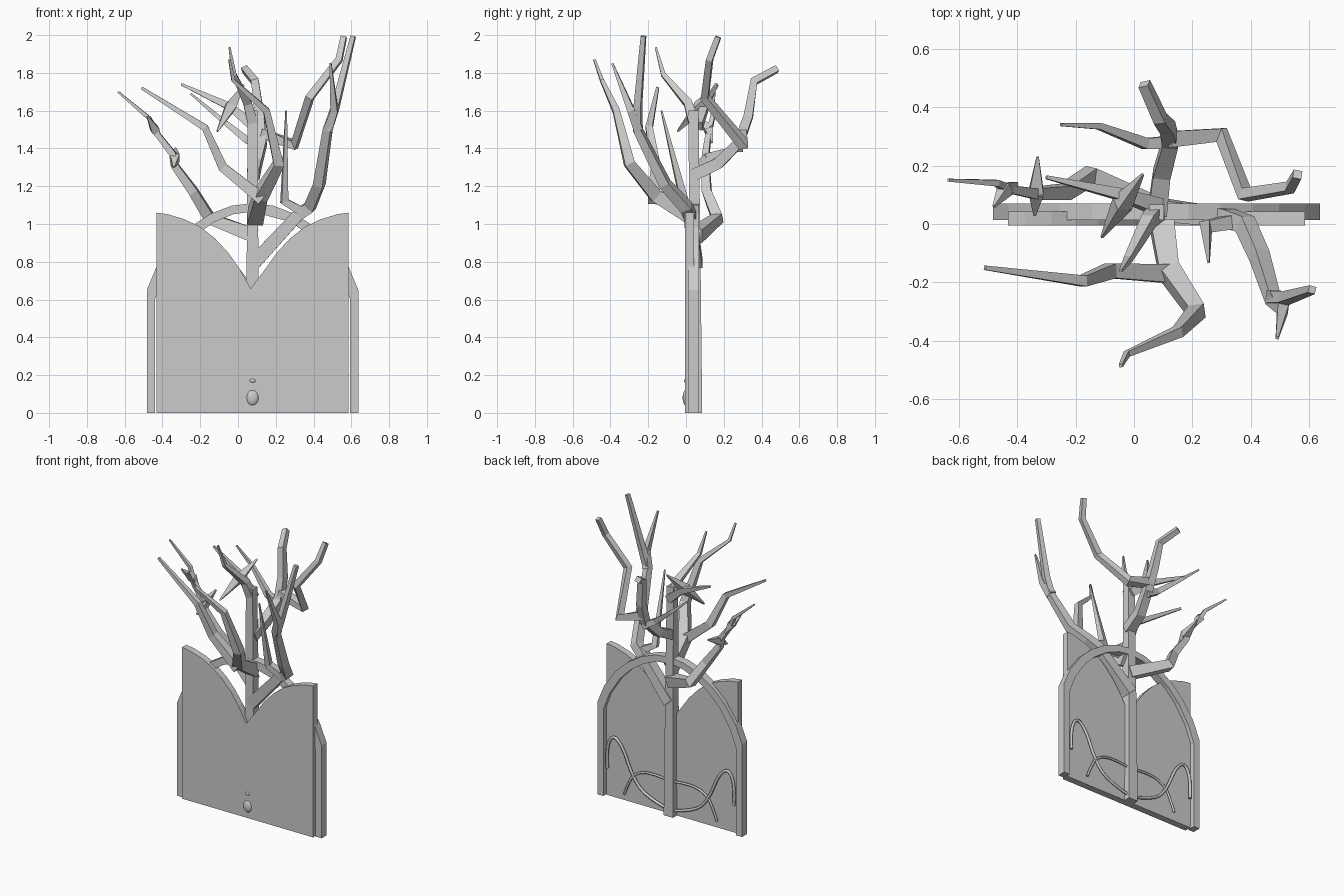
import bpy, bmesh
from mathutils import Vector

if "Cube" in bpy.data.objects:
    bpy.data.objects.remove(bpy.data.objects["Cube"])

CX = 0.077  # symmetry line of the board and the trunk


def make_object(name, bm):
    bmesh.ops.recalc_face_normals(bm, faces=bm.faces)
    mesh = bpy.data.meshes.new(name)
    bm.to_mesh(mesh)
    bm.free()
    ob = bpy.data.objects.new(name, mesh)
    bpy.context.collection.objects.link(ob)
    return ob


def slab(name, outline, y0, y1):
    """Extrude an x-z outline from y0 to y1."""
    bm = bmesh.new()
    front = [bm.verts.new((x, y0, z)) for x, z in outline]
    back = [bm.verts.new((x, y1, z)) for x, z in outline]
    caps = [bm.faces.new(front), bm.faces.new(back[::-1])]
    n = len(outline)
    for i in range(n):
        j = (i + 1) % n
        bm.faces.new((front[i], back[i], back[j], front[j]))
    bmesh.ops.triangulate(bm, faces=caps)
    return make_object(name, bm)


def limb(name, points, w0, w1):
    """Square tapering limb that follows a bent path."""
    pts = [Vector(p) for p in points]
    n = len(pts)
    lengths = [0]
    for a, b in zip(pts, pts[1:]):
        lengths.append(lengths[-1] + (b - a).length)
    bm = bmesh.new()
    rings, side = [], None
    for i, p in enumerate(pts):
        d = (pts[min(i + 1, n - 1)] - p).normalized() + (p - pts[max(i - 1, 0)]).normalized()
        d.normalize()
        if side is None:
            side = Vector((0, 1, 0)) if abs(d.y) < 0.8 else Vector((1, 0, 0))
        side = (side - d * side.dot(d)).normalized()
        up = d.cross(side)
        h = (w0 + (w1 - w0) * lengths[i] / lengths[-1]) / 2
        rings.append([bm.verts.new(p + side * a * h + up * b * h)
                      for a, b in ((1, 1), (-1, 1), (-1, -1), (1, -1))])
    for r, s in zip(rings, rings[1:]):
        for k in range(4):
            m = (k + 1) % 4
            bm.faces.new((r[k], r[m], s[m], s[k]))
    bm.faces.new(rings[0])
    bm.faces.new(rings[-1])
    return make_object(name, bm)


def spindle(name, a, mid, b, w):
    """Twig thick in the middle and pointed at both ends."""
    limb(name + "_low", [mid, a], w, 0.008)
    limb(name + "_high", [mid, b], w, 0.008)


def tube(name, points, radius):
    """Thin smooth root."""
    cu = bpy.data.curves.new(name, 'CURVE')
    cu.dimensions = '3D'
    cu.bevel_depth = radius
    cu.bevel_resolution = 1
    cu.use_fill_caps = True
    sp = cu.splines.new('NURBS')
    sp.points.add(len(points) - 1)
    for q, p in zip(sp.points, points):
        q.co = (*p, 1)
    sp.use_endpoint_u = True
    sp.order_u = 3
    sp.resolution_u = 4
    ob = bpy.data.objects.new(name, cu)
    bpy.context.collection.objects.link(ob)


def mirrored(half):
    """Half outline as offsets from the centre line, outside to centre."""
    left = [(CX - dx, z) for dx, z in half]
    return left + [(CX + dx, z) for dx, z in half[::-1] if dx > 0]


# Front board with the notched top
slab("front_board", mirrored([(0.508, 0), (0.508, 1.06), (0.45, 1.052), (0.36, 1.025), (0.277, 0.985),
                              (0.2, 0.925), (0.13, 0.85), (0.07, 0.765), (0.03, 0.695), (0, 0.64)]), -0.005, 0.042)

# Arched frame behind it
outer = [(0.56, 0), (0.56, 0.65), (0.508, 0.775), (0.42, 0.9), (0.33, 0.985),
         (0.22, 1.055), (0.11, 1.097), (0, 1.11)]
inner = [(dx * 0.92, max(0, z - 0.045)) for dx, z in outer]
slab("arched_frame", mirrored(outer) + mirrored(inner)[::-1], 0.014, 0.07)

# Trunk
limb("trunk", [(CX, 0.05, 0), (CX, 0.045, 1.0), (CX, 0.04, 1.6)], 0.072, 0.052)

# Right limb and its twigs
limb("right_limb", [(0.08, 0.05, 0.79), (0.32, 0.02, 1.05), (0.38, 0.0, 1.09), (0.43, -0.11, 1.21),
                    (0.475, -0.255, 1.5), (0.515, -0.255, 1.62), (0.61, -0.225, 1.995)], 0.075, 0.025)
limb("right_twig", [(0.475, -0.25, 1.5), (0.51, -0.29, 1.6), (0.49, -0.39, 1.85)], 0.05, 0.01)
limb("inner_right_twig", [(0.35, 0.01, 1.06), (0.245, -0.01, 1.12), (0.255, -0.13, 1.6)], 0.05, 0.008)

# Front limb and its left fork
limb("front_limb", [(0.09, 0.04, 1.03), (0.12, -0.16, 1.15), (0.215, -0.3, 1.32), (0.15, -0.37, 1.6),
                    (-0.025, -0.445, 1.76), (-0.045, -0.485, 1.87)], 0.085, 0.012)
limb("front_left_limb", [(0.13, -0.17, 1.13), (-0.08, -0.16, 1.3), (-0.175, -0.195, 1.51),
                         (-0.51, -0.15, 1.72)], 0.065, 0.015)

# Crown twigs
limb("crown_twig", [(CX, 0.04, 1.54), (0.05, 0.01, 1.64), (-0.02, -0.12, 1.79), (-0.045, -0.16, 1.935)], 0.055, 0.01)
limb("crown_left_twig", [(0.08, 0.06, 1.52), (-0.04, 0.1, 1.62), (-0.3, 0.16, 1.74)], 0.055, 0.012)
spindle("crown_spike", (-0.11, -0.045, 1.49), (-0.04, 0.07, 1.62), (0.03, 0.17, 1.735), 0.055)

# Back limb and forks
limb("back_limb", [(0.08, 0.04, 1.26), (0.095, 0.17, 1.32), (0.125, 0.28, 1.43), (0.115, 0.33, 1.57),
                   (0.09, 0.36, 1.755), (0.035, 0.48, 1.82)], 0.065, 0.035)
limb("back_right_limb", [(0.12, 0.29, 1.48), (0.3, 0.305, 1.42), (0.38, 0.1, 1.67),
                         (0.535, 0.125, 1.87), (0.56, 0.17, 1.99)], 0.055, 0.03)
limb("back_left_twig", [(0.13, 0.28, 1.4), (0.04, 0.275, 1.45), (-0.12, 0.335, 1.58), (-0.25, 0.34, 1.69)], 0.045, 0.01)

# Left limb and its spikes
limb("left_limb", [(0.08, 0.05, 0.94), (-0.15, 0.165, 1.03), (-0.235, 0.11, 1.17), (-0.335, 0.105, 1.31),
                   (-0.345, 0.105, 1.37), (-0.43, 0.12, 1.48), (-0.47, 0.14, 1.56), (-0.635, 0.15, 1.7)], 0.075, 0.01)
spindle("left_spike", (-0.34, 0.03, 1.3), (-0.335, 0.11, 1.35), (-0.33, 0.23, 1.4), 0.05)
spindle("outer_left_spike", (-0.48, 0.06, 1.57), (-0.44, 0.12, 1.5), (-0.4, 0.14, 1.43), 0.045)

# Thin roots curling over the back of the board
for side, s in (("left", -1), ("right", 1)):
    tube(side + "_arching_root", [(CX + s * x, y, z) for x, y, z in
         ((0.49, 0.06, 0.2), (0.5, 0.06, 0.33), (0.45, 0.06, 0.45), (0.37, 0.06, 0.38),
          (0.3, 0.06, 0.2), (0.2, 0.06, 0.08), (0.03, 0.06, 0.04))], 0.01)
    tube(side + "_low_root", [(CX + s * x, y, z) for x, y, z in
         ((0.02, 0.06, 0.24), (0.15, 0.06, 0.26), (0.28, 0.06, 0.22), (0.33, 0.06, 0.13), (0.36, 0.06, 0.05))], 0.008)

# Small knobs showing through the front
for name, z, size in (("front_knob", 0.08, (0.034, 0.018, 0.042)), ("small_front_knob", 0.17, (0.018, 0.01, 0.012))):
    bm = bmesh.new()
    bmesh.ops.create_uvsphere(bm, u_segments=12, v_segments=8, radius=1)
    bmesh.ops.scale(bm, vec=size, verts=bm.verts)
    for f in bm.faces:
        f.smooth = True
    make_object(name, bm).location = (CX, 0, z)
